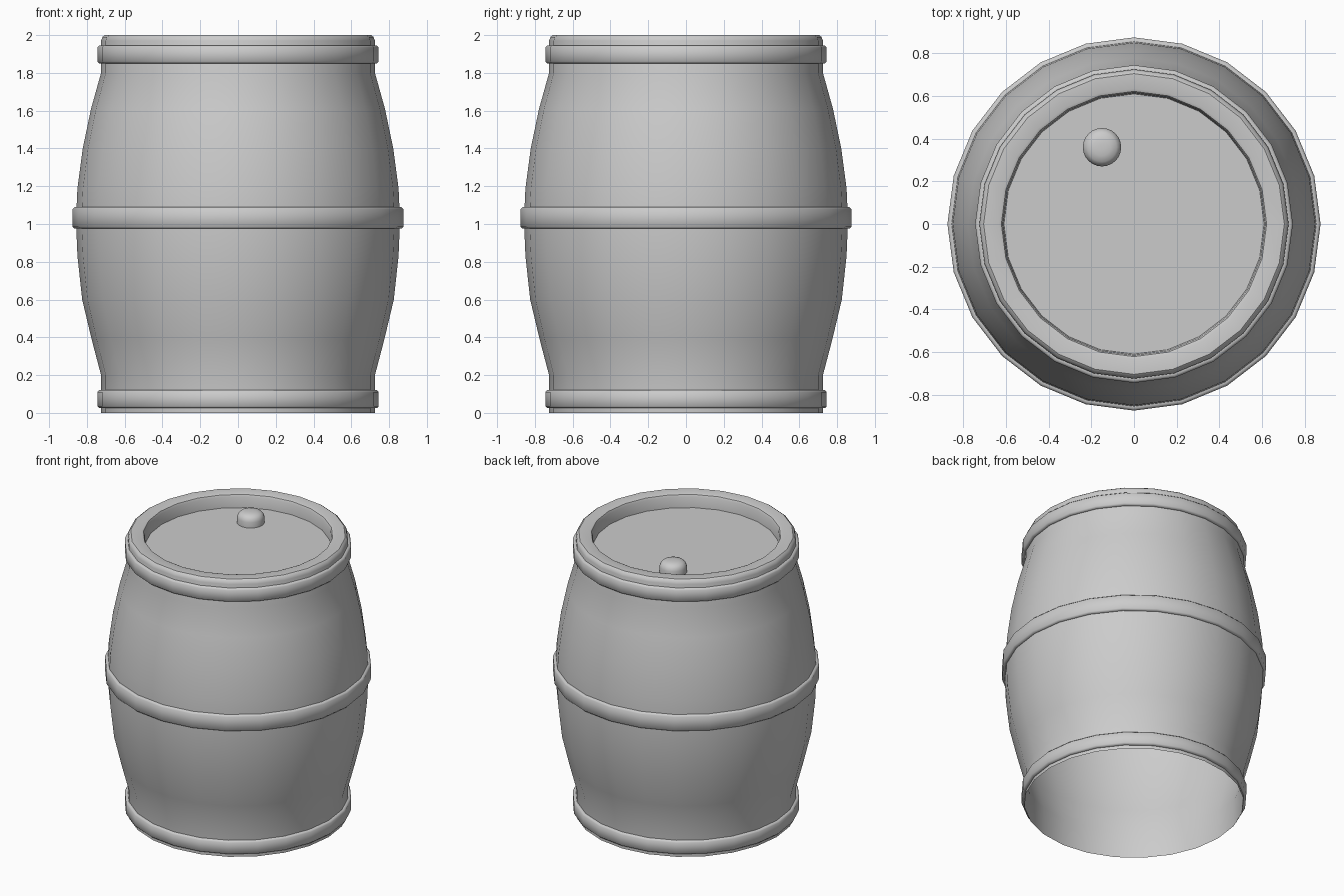
import bpy, bmesh, math

if "Cube" in bpy.data.objects:
    bpy.data.objects.remove(bpy.data.objects["Cube"])


def lathe(name, profile, sides=24, centre=(0, 0), cap=False, angle=35):
    """Revolve an (r, z) profile about z; cap closes the last ring."""
    bm = bmesh.new()
    rings = []
    for r, z in profile:
        rings.append([bm.verts.new((centre[0] + r * math.cos(2 * math.pi * i / sides),
                                    centre[1] + r * math.sin(2 * math.pi * i / sides), z))
                      for i in range(sides)])
    for a, b in zip(rings, rings[1:]):
        for i in range(sides):
            j = (i + 1) % sides
            bm.faces.new((a[i], a[j], b[j], b[i]))
    if cap:
        bm.faces.new(rings[-1])
    me = bpy.data.meshes.new(name)
    bm.to_mesh(me)
    bm.free()
    ob = bpy.data.objects.new(name, me)
    bpy.context.collection.objects.link(ob)
    bpy.ops.object.select_all(action='DESELECT')
    ob.select_set(True)
    bpy.context.view_layer.objects.active = ob
    bpy.ops.object.shade_smooth_by_angle(angle=math.radians(angle))
    return ob


# Open-bottomed bulging body with rounded rim and recessed lid
lathe("barrel_body", [
    (0.725, 0), (0.725, 0.20), (0.775, 0.39), (0.825, 0.60), (0.85, 0.83),
    (0.858, 1.02), (0.85, 1.19), (0.822, 1.40), (0.778, 1.61), (0.725, 1.80),
    (0.725, 1.97), (0.718, 1.99), (0.705, 2.0), (0.635, 2.0), (0.622, 1.995),
    (0.615, 1.98), (0.61, 1.905)], cap=True)


# Hoops with small chamfered edges
def hoop(name, inner, outer, z0, z1, c=0.01):
    lathe(name, [(inner, z0), (outer - c, z0), (outer, z0 + c),
                 (outer, z1 - c), (outer - c, z1), (inner, z1)], angle=50)


hoop("bottom_hoop", 0.725, 0.745, 0.025, 0.12)
hoop("middle_hoop", 0.855, 0.875, 0.975, 1.09)
hoop("top_hoop", 0.725, 0.745, 1.85, 1.945)

# Rounded bung on the lid
lathe("bung", [(0.09, 1.90), (0.09, 1.945), (0.083, 1.965),
               (0.068, 1.98), (0.04, 1.988), (0.015, 1.99)],
      centre=(-0.15, 0.36), cap=True, angle=60)
